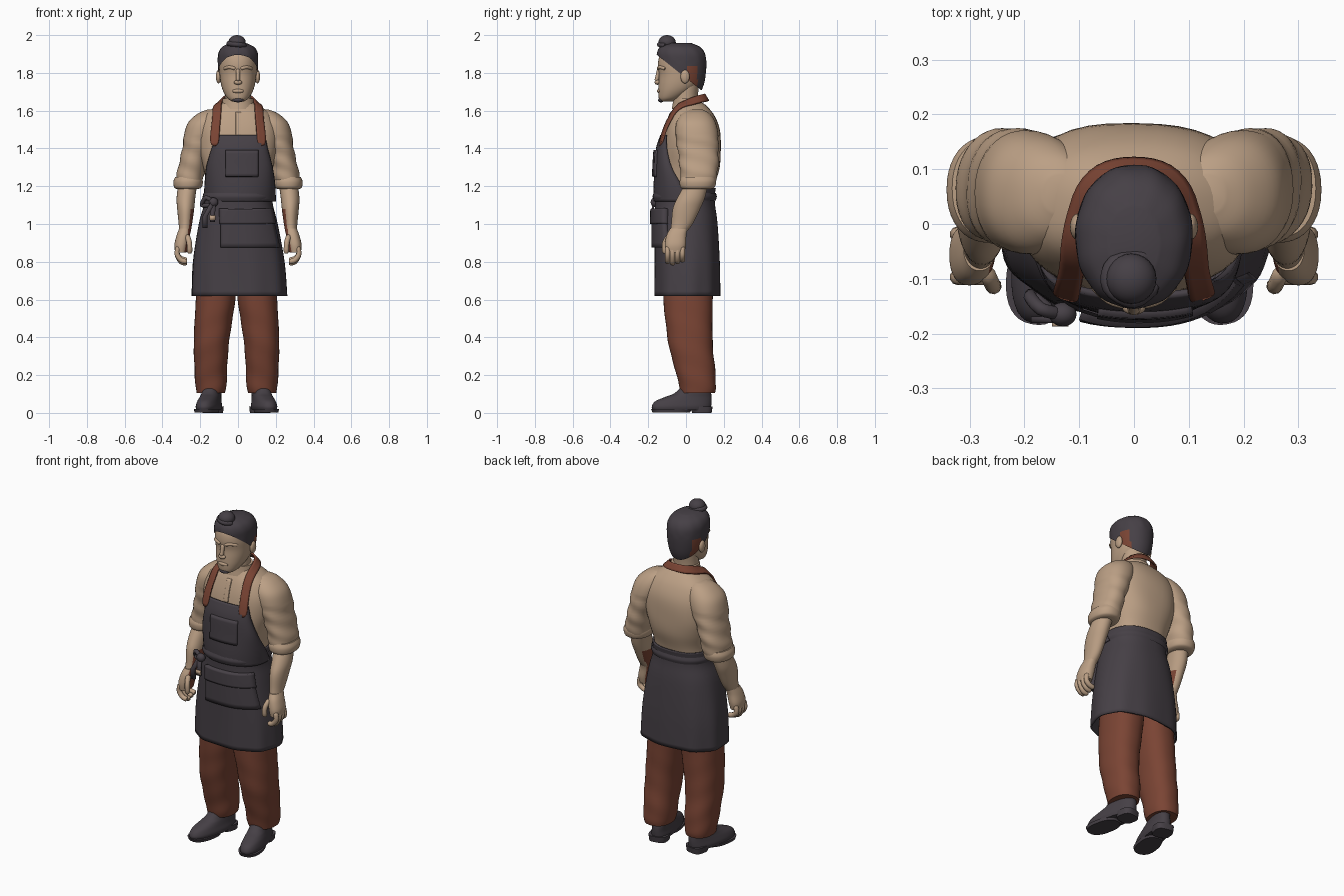
import bpy, bmesh, math
from mathutils import Vector, Matrix

cube = bpy.data.objects.get("Cube")
if cube:
    bpy.data.objects.remove(cube)


def material(name, rgb):
    m = bpy.data.materials.new(name)
    m.use_nodes = True
    m.diffuse_color = (*rgb, 1)
    m.node_tree.nodes["Principled BSDF"].inputs["Base Color"].default_value = (*rgb, 1)
    return m


tan = material("warm tan", (.5, .35, .235))
dark = material("charcoal", (.061, .051, .061))
brown = material("leather brown", (.195, .058, .034))


def finish(name, bm, mats, rule=None, angle=50):
    bmesh.ops.recalc_face_normals(bm, faces=bm.faces)
    bm.normal_update()
    for f in bm.faces:
        f.smooth = True
        if rule:
            f.material_index = int(rule(f.calc_center_median(), f.normal))
    me = bpy.data.meshes.new(name)
    bm.to_mesh(me)
    bm.free()
    me.set_sharp_from_angle(angle=math.radians(angle))
    for m in mats:
        me.materials.append(m)
    ob = bpy.data.objects.new(name, me)
    bpy.context.scene.collection.objects.link(ob)
    return ob


def spline(rows, steps):
    """Catmull-Rom through rows of numbers."""
    rows = [Vector(r) for r in rows]
    out = []
    for i in range(len(rows) - 1):
        a, b, c, d = rows[max(i - 1, 0)], rows[i], rows[i + 1], rows[min(i + 2, len(rows) - 1)]
        for k in range(steps):
            t = k / steps
            out.append(b + (c - a) * (t / 2) + (a * 2 - b * 5 + c * 4 - d) * (t * t / 2)
                       + (b * 3 - a - c * 3 + d) * (t ** 3 / 2))
    return out + [rows[-1]]


def loft(name, rings, mats, power=2.0, fold=None, rule=None, caps=True, cut=None, turn=None, n=40):
    """Rings are (z, x0, x1, y0, y1); cut is (point, normal) of the part to drop."""
    bm = bmesh.new()
    loops = []
    for z, x0, x1, y0, y1 in spline(rings, 5):
        loop = []
        for j in range(n):
            a = math.tau * j / n
            c, s = math.cos(a), math.sin(a)
            r = 1 + (fold(a, z) if fold else 0)
            x = (x0 + x1) / 2 + (x1 - x0) / 2 * r * math.copysign(abs(c) ** (2 / power), c)
            y = (y0 + y1) / 2 + (y1 - y0) / 2 * r * math.copysign(abs(s) ** (2 / power), s)
            loop.append(bm.verts.new((x, y, z)))
        loops.append(loop)
    for a, b in zip(loops, loops[1:]):
        for j in range(n):
            k = (j + 1) % n
            bm.faces.new((a[j], a[k], b[k], b[j]))
    if caps:
        bm.faces.new(loops[0][::-1])
        bm.faces.new(loops[-1])
    if cut:
        bmesh.ops.bisect_plane(bm, geom=bm.verts[:] + bm.edges[:] + bm.faces[:],
                               plane_co=cut[0], plane_no=cut[1], clear_outer=True)
    if turn:
        bmesh.ops.rotate(bm, verts=bm.verts, cent=turn[0], matrix=Matrix.Rotation(turn[1], 3, 'Z'))
    return finish(name, bm, mats, rule)


def sheet(name, rows, mat, thick, wrap=None, mode='PROJECT', smooth=0):
    """Cloth sheet from a grid of points, optionally laid on another part."""
    bm = bmesh.new()
    vs = [[bm.verts.new(p) for p in r] for r in rows]
    for a, b in zip(vs, vs[1:]):
        for j in range(len(a) - 1):
            bm.faces.new((a[j], a[j + 1], b[j + 1], b[j]))
    ob = finish(name, bm, [mat])
    if smooth:
        ob.modifiers.new("smooth", 'SUBSURF').levels = smooth
    if wrap:
        w = ob.modifiers.new("lay", 'SHRINKWRAP')
        w.target = wrap
        if mode == 'PROJECT':
            w.wrap_method, w.use_project_y = 'PROJECT', True
        else:
            w.wrap_mode, w.offset = mode, .007
    s = ob.modifiers.new("thickness", 'SOLIDIFY')
    s.thickness, s.offset = thick, 0
    return ob


def plate(name, left, right, bottom, top, target, mat, thick, flare=0):
    rows = [[(left + (right + flare * (1 - v / 8) - left) * u / 16, -.4, bottom + (top - bottom) * v / 8)
             for u in range(17)] for v in range(9)]
    return sheet(name, rows, mat, thick, target)


def ball(name, centre, radii, mat):
    bm = bmesh.new()
    bmesh.ops.create_uvsphere(bm, u_segments=24, v_segments=14, radius=1,
                              matrix=Matrix.Translation(centre) @ Matrix.Diagonal((*radii, 1)))
    return finish(name, bm, [mat])


def tube(name, points, radius, mat):
    cu = bpy.data.curves.new(name, 'CURVE')
    cu.dimensions, cu.bevel_depth, cu.bevel_resolution, cu.use_fill_caps = '3D', radius, 3, True
    pts = spline(points, 4)
    sp = cu.splines.new('POLY')
    sp.points.add(len(pts) - 1)
    for i, p in enumerate(pts):
        sp.points[i].co = (*p, 1)
        sp.points[i].radius = .6 if i in (0, len(pts) - 1) else 1
    cu.materials.append(mat)
    ob = bpy.data.objects.new(name, cu)
    bpy.context.scene.collection.objects.link(ob)


def side(rings, s, shift=0):
    return [(z, (a if s > 0 else -b) + shift, (b if s > 0 else -a) + shift, c, d) for z, a, b, c, d in rings]


def both(w, z, y0, y1):
    return (z, -w, w, y0, y1)


# shirt body and collar
torso = loft("shirt_body", [both(.165, 1.08, -.12, .13), both(.165, 1.2, -.13, .15), both(.185, 1.3, -.13, .178),
             both(.21, 1.4, -.125, .185), both(.215, 1.5, -.11, .178), both(.18, 1.575, -.085, .15),
             both(.115, 1.625, -.06, .11), both(.075, 1.645, -.055, .08)], [tan], 2.5,
             lambda a, z: .006 * math.sin(5 * a + 25 * z))
loft("shirt_collar", [both(.09, 1.61, -.075, .09), both(.085, 1.64, -.07, .085), both(.08, 1.665, -.068, .078)], [tan])
plate("shirt_placket", -.012, .016, 1.46, 1.59, torso, tan, .012)

# apron
skirt = loft("apron_skirt", [(.62, -.247, .258, -.168, .18), (.8, -.24, .245, -.166, .178), (1, -.208, .21, -.166, .167),
             (1.1, -.18, .185, -.165, .154), (1.15, -.178, .183, -.165, .152), (1.19, -.178, .182, -.163, .158)],
             [dark], 2.4, lambda a, z: .035 * max(0, 1.05 - z) * math.sin(9 * a + 1), caps=False, n=72)
hem = skirt.modifiers.new("thickness", 'SOLIDIFY')
hem.thickness = .01
bib_rows = []
for z, w, front, edge in spline([(1.12, .184, -.165, .02), (1.2, .182, -.166, -.02), (1.3, .168, -.16, -.075),
                                 (1.4, .142, -.153, -.1), (1.47, .128, -.13, -.1)], 4):
    arc = [math.pi * (k / 24 - .5) for k in range(25)]
    bib_rows.append([(.01 + w * math.sin(t), edge + (front - edge) * math.cos(t) ** .7 if abs(t) < 1.57 else edge, z)
                     for t in arc])
bib = sheet("apron_bib", bib_rows, dark, .012, torso, 'OUTSIDE')
plate("bib_pocket", -.065, .105, 1.25, 1.39, bib, dark, .024)
plate("front_pocket", -.09, .165, .875, 1.075, skirt, dark, .036, .045)
plate("pocket_flap", -.093, .168, 1.0, 1.08, skirt, dark, .048, .016)
loft("waist_sash", [(1.125, -.182, .186, -.171, .158), (1.145, -.187, .191, -.177, .163),
                    (1.165, -.182, .187, -.171, .158)], [dark], 2.4, caps=False)

# bow and hanging ties
ball("sash_knot", (-.13, -.165, 1.115), (.025, .022, .025), dark)
tube("bow_loop", [(-.13, -.165, 1.115), (-.17, -.155, 1.14), (-.19, -.13, 1.1), (-.15, -.16, 1.1)], .012, dark)
for k, end in enumerate((-.175, -.135)):
    sheet("tie_end", [[(x, -.175, z) for x in (c - .013, c + .013)]
                      for c, z in ((-.13, 1.12), (end, 1.04), (end, .98 + .03 * k))], dark, .012)
sheet("tie_tag", [[(x, -.183, z) for x in (-.15, -.12)] for z in (1.02, 1.045)], tan, .008)

# neck strap, each row runs from inner to outer edge
half = [((.1, -.143, 1.41), (.15, -.128, 1.41)), ((.1, -.128, 1.48), (.145, -.115, 1.48)),
        ((.092, -.095, 1.565), (.135, -.08, 1.56)), ((.085, -.035, 1.64), (.122, -.02, 1.615)),
        ((.082, .04, 1.672), (.115, .055, 1.64)), ((.05, .09, 1.685), (.07, .112, 1.65))]
middle = [((0, .1, 1.69), (0, .122, 1.652))]
mirrored = [tuple((-x, y, z) for x, y, z in r) for r in reversed(half)]
sheet("neck_strap", half + middle + mirrored, brown, .01, torso, 'OUTSIDE', 2)

# neck, head and face
loft("neck", [both(.075, 1.58, -.05, .07), both(.07, 1.66, -.065, .062), both(.072, 1.74, -.06, .07)], [tan])
loft("head", [both(.03, 1.648, -.135, -.075), both(.055, 1.665, -.144, -.03), both(.077, 1.7, -.147, .03),
              both(.09, 1.74, -.146, .07), both(.097, 1.79, -.143, .09), both(.1, 1.84, -.149, .1),
              both(.097, 1.89, -.14, .1), both(.07, 1.935, -.11, .07)], [tan], 2.15)
tube("nose_bridge", [(0, -.142, 1.82), (0, -.15, 1.785), (0, -.157, 1.757)], .0115, tan)
ball("nose_tip", (0, -.151, 1.75), (.022, .015, .013), tan)
ball("lips", (0, -.143, 1.704), (.032, .011, .011), tan)
ball("goatee", (0, -.132, 1.656), (.03, .016, .012), dark)
for s in (1, -1):
    tube("brow", [(s * .015, -.147, 1.822), (s * .045, -.138, 1.83), (s * .075, -.11, 1.822)], .009, tan)
    ball("ear", (s * .103, -.005, 1.78), (.014, .024, .036), tan)

# hair with shaved patches behind the ears, and top knot
loft("hair", [both(.07, 1.68, -.13, .07), both(.093, 1.74, -.15, .095), both(.104, 1.8, -.15, .105),
              both(.107, 1.86, -.153, .108), both(.104, 1.905, -.153, .1), both(.085, 1.937, -.138, .075),
              both(.045, 1.957, -.1, .03)], [dark, brown], 2.1,
     lambda a, z: .008 * math.sin(11 * a + 30 * z) * (z > 1.86), n=64,
     rule=lambda c, n: abs(c.x) > .05 and 0 < c.y < .06 and c.z < 1.84,
     cut=((0, -.15, 1.892), (0, -.62, -.78)))
ball("top_knot", (-.005, -.1, 1.962), (.046, .046, .038), dark)
tube("knot_wrap", [(.03, -.06, 1.945), (-.035, -.07, 1.955), (-.045, -.115, 1.955), (0, -.14, 1.95), (.04, -.11, 1.945)],
     .014, dark)

for s in (1, -1):
    # sleeves with rolled cuffs
    loft("sleeve", side([(1.2, .195, .325, -.02, .15), (1.26, .18, .325, -.03, .165), (1.32, .17, .312, -.035, .172),
         (1.4, .14, .295, -.045, .172), (1.48, .1, .284, -.055, .17), (1.54, .08, .262, -.05, .155),
         (1.585, .08, .212, -.02, .125), (1.605, .1, .165, .02, .09)], s), [tan], 2.2,
         lambda a, z: .03 * math.sin(70 * z + 2 * a) * (z < 1.45))
    loft("sleeve_cuff", side([(1.185, .21, .325, -.015, .135), (1.195, .192, .338, -.03, .152),
         (1.225, .186, .342, -.034, .16), (1.25, .195, .332, -.025, .155)], s), [tan], 2.2)
    # forearm and hand, brown on the side facing the body
    inner = lambda c, n: n.x * s < -.75 and c.z < 1.08
    loft("forearm", side([(.95, .252, .312, -.085, -.005), (1, .243, .314, -.078, .035), (1.08, .232, .322, -.07, .075),
         (1.14, .226, .325, -.045, .1), (1.22, .215, .315, .0, .12)], s), [tan, brown], rule=inner)
    loft("palm", side([(.85, .272, .333, -.108, -.008), (.89, .263, .337, -.112, .0), (.94, .254, .325, -.103, .002),
         (.975, .252, .312, -.085, .01)], s), [tan, brown], 2.3, rule=inner)
    for k in range(4):
        y = -.097 + .026 * k
        drop = .008 * abs(k - 1)
        tube("finger", [(s * .315, y, .88), (s * .322, y, .84), (s * .3, y, .8 + drop), (s * .27, y, .793 + drop)],
             .0145, tan)
    tube("thumb", [(s * .27, -.085, .94), (s * .258, -.112, .9), (s * .256, -.112, .845)], .0145, tan)

    # trousers with loose folds
    loft("trouser_leg", side([(.105, .06, .212, -.025, .152), (.14, .054, .216, -.036, .158), (.22, .05, .222, -.055, .155),
         (.35, .042, .226, -.09, .142), (.48, .024, .222, -.108, .14), (.6, .006, .215, -.12, .142),
         (.75, -.005, .205, -.12, .145)], s, -.008), [brown], 2.3,
         lambda a, z: .022 * math.sin(45 * z + 2 * s * a) * max(0, 1 - z * 1.4))
    # shoes with sole and heel
    turn = ((s * .14 - .008, 0, 0), s * .2)
    loft("shoe", side([(.015, .085, .198, -.18, .13), (.035, .08, .202, -.184, .135), (.062, .086, .196, -.165, .138),
         (.085, .09, .19, -.11, .138), (.105, .092, .188, -.06, .135), (.15, .095, .185, -.015, .13)], s, -.008),
         [dark], 2.3, turn=turn)
    loft("shoe_sole", side([(.003, .082, .202, -.18, .02), (.02, .078, .206, -.187, .03)], s, -.008), [dark], 2.4, turn=turn)
    loft("shoe_heel", side([(0, .09, .194, .035, .135), (.035, .086, .198, .03, .14)], s, -.008), [dark], 3, turn=turn)
